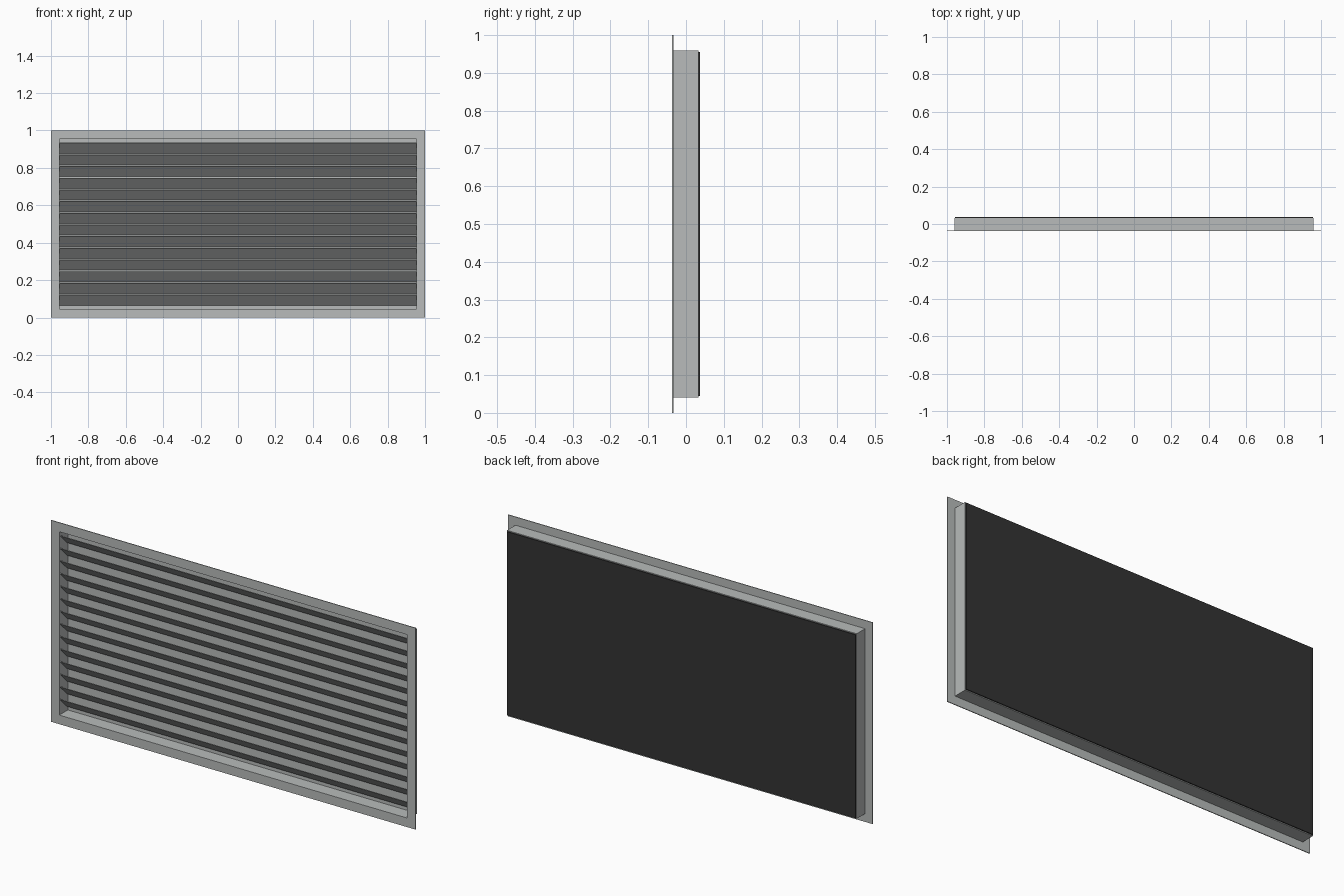
import bpy, math

if "Cube" in bpy.data.objects:
    bpy.data.objects.remove(bpy.data.objects["Cube"])


def material(name, rgb):
    m = bpy.data.materials.new(name)
    m.diffuse_color = (*rgb, 1)
    m.use_nodes = True
    m.node_tree.nodes["Principled BSDF"].inputs["Base Color"].default_value = m.diffuse_color
    return m


grey = material("light grey metal", (0.48, 0.50, 0.495))
dark = material("dark backing", (0.033, 0.033, 0.033))


def mesh_object(name, verts, faces, mat):
    me = bpy.data.meshes.new(name)
    me.from_pydata(verts, [], faces)
    me.materials.append(mat)
    ob = bpy.data.objects.new(name, me)
    bpy.context.collection.objects.link(ob)
    return ob


def box(name, size, loc, mat, tilt=0):
    sx, sy, sz = (s / 2 for s in size)
    v = [(x, y, z) for x in (-sx, sx) for y in (-sy, sy) for z in (-sz, sz)]
    f = [(0, 1, 3, 2), (4, 6, 7, 5), (0, 4, 5, 1),
         (2, 3, 7, 6), (0, 2, 6, 4), (1, 5, 7, 3)]
    ob = mesh_object(name, v, f, mat)
    ob.location = loc
    ob.rotation_euler.x = tilt
    return ob


def ring(name, outer, inner, y0, y1, mat):
    """Rectangular ring in the XZ plane, centred on z = 0.5."""
    v = []
    for y in (y0, y1):
        for hx, hz in (outer, inner):
            v += [(sx * hx, y, 0.5 + sz * hz)
                  for sx, sz in ((-1, -1), (1, -1), (1, 1), (-1, 1))]
    f = []
    for i in range(4):
        j = (i + 1) % 4
        f += [(i, j, j + 4, i + 4),              # front
              (i + 8, i + 12, j + 12, j + 8),    # back
              (i, i + 8, j + 8, j),              # outside
              (i + 4, j + 4, j + 12, i + 12)]    # inside
    return mesh_object(name, v, f, mat)


# front flange and the shallow duct box behind it
ring("front_flange", (1.0, 0.5), (0.955, 0.455), -0.0375, -0.0335, grey)
ring("duct_walls", (0.96, 0.459), (0.955, 0.455), -0.0335, 0.0325, grey)

# grey panel closing the box and the dark backing sheet
box("inner_panel", (1.91, 0.003, 0.91), (0, 0.031, 0.5), grey)
box("back_sheet", (1.912, 0.005, 0.91), (0, 0.035, 0.5), dark)

# fourteen blades, front edge high and back edge low
COUNT, PITCH = 14, 0.0625
for i in range(COUNT):
    z = 0.5 + (i - (COUNT - 1) / 2) * PITCH
    box(f"louvre_blade_{i + 1}", (1.91, 0.077, 0.003), (0, -0.004, z),
        grey, math.radians(-45))
